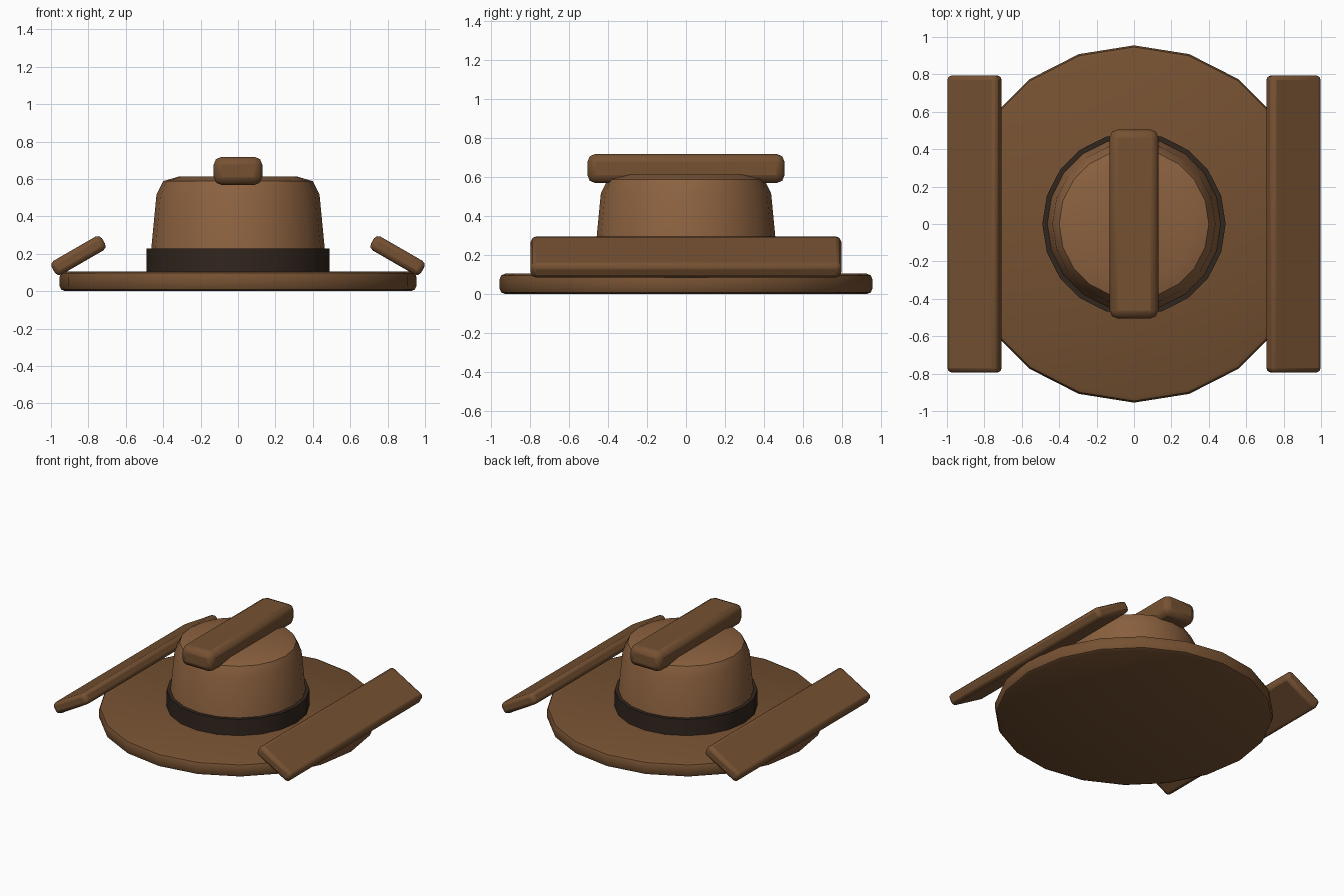
import bpy
import math

if "Cube" in bpy.data.objects:
    bpy.data.objects.remove(bpy.data.objects["Cube"])


def material(name, rgb):
    m = bpy.data.materials.new(name)
    m.diffuse_color = (*rgb, 1)
    m.use_nodes = True
    m.node_tree.nodes["Principled BSDF"].inputs["Base Color"].default_value = m.diffuse_color
    return m


crown_brown = material("crown_brown", (0.26, 0.12, 0.05))
felt_brown = material("felt_brown", (0.18, 0.083, 0.032))
band_dark = material("band_dark", (0.032, 0.019, 0.013))


def finish(obj, mat):
    obj.data.materials.append(mat)
    bpy.ops.object.select_all(action='DESELECT')
    obj.select_set(True)
    bpy.context.view_layer.objects.active = obj
    bpy.ops.object.shade_smooth_by_angle(angle=math.radians(35))
    return obj


def lathe(name, profile, mat, sides=20):
    """Closed solid of revolution from (radius, z) points, bottom to top."""
    verts = [(r * math.cos(math.tau * i / sides), r * math.sin(math.tau * i / sides), z)
             for r, z in profile for i in range(sides)]
    faces = [tuple(reversed(range(sides)))]
    for k in range(len(profile) - 1):
        a, b = k * sides, (k + 1) * sides
        for i in range(sides):
            j = (i + 1) % sides
            faces.append((a + i, a + j, b + j, b + i))
    top = (len(profile) - 1) * sides
    faces.append(tuple(range(top, top + sides)))
    mesh = bpy.data.meshes.new(name)
    mesh.from_pydata(verts, [], faces)
    obj = bpy.data.objects.new(name, mesh)
    bpy.context.collection.objects.link(obj)
    return finish(obj, mat)


def soft_box(name, size, location, mat, bevel, tilt=0):
    bpy.ops.mesh.primitive_cube_add(size=1, location=location, rotation=(0, tilt, 0))
    obj = bpy.context.object
    obj.name = name
    for v in obj.data.vertices:
        v.co = [c * s for c, s in zip(v.co, size)]
    finish(obj, mat)
    mod = obj.modifiers.new("soft_edges", 'BEVEL')
    mod.width = bevel
    mod.segments = 2
    # bevel before the smooth-by-angle step
    bpy.ops.object.modifier_move_to_index(modifier=mod.name, index=0)
    return obj


# Round brim with softened rim
lathe("brim", [(0.925, 0), (0.946, 0.009), (0.955, 0.03), (0.955, 0.075),
               (0.946, 0.096), (0.925, 0.105)], felt_brown)

# Tapered crown with rounded shoulder
lathe("crown", [(0.477, 0.09), (0.436, 0.515), (0.40, 0.588), (0.315, 0.613)], crown_brown)

# Dark band around the crown base
lathe("hat_band", [(0.49, 0.10), (0.49, 0.228)], band_dark)

# Ridge across the top of the crown
soft_box("crown_ridge", (0.26, 1.01, 0.15), (0, 0, 0.643), felt_brown, 0.042)

# Upturned side flaps
for side, label in ((-1, "left"), (1, "right")):
    soft_box(f"{label}_brim_flap", (0.31, 1.59, 0.085), (side * 0.853, 0, 0.19),
             felt_brown, 0.026, side * math.radians(30))
